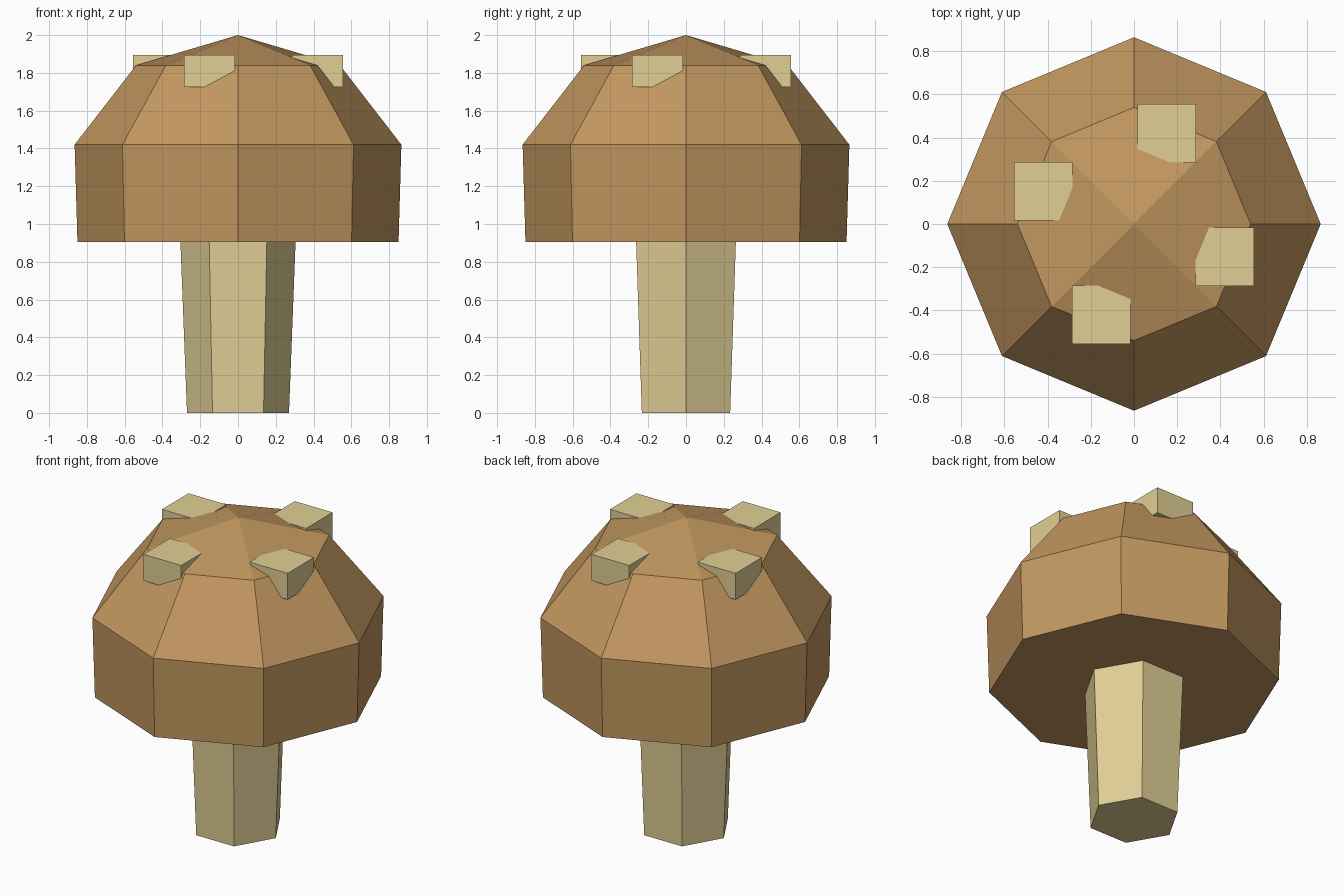
import bpy, bmesh
from math import cos, sin, pi

cube = bpy.data.objects.get("Cube")
if cube:
    bpy.data.objects.remove(cube, do_unlink=True)


def srgb(r, g, b):
    return tuple((c / 255 / 12.92) if c < 11 else ((c / 255 + 0.055) / 1.055) ** 2.4
                 for c in (r, g, b)) + (1.0,)


def material(name, colour):
    m = bpy.data.materials.new(name)
    m.use_nodes = True
    m.diffuse_color = colour
    m.node_tree.nodes["Principled BSDF"].inputs["Base Color"].default_value = colour
    return m


brown = material("cap brown", srgb(194, 151, 95))
cream = material("stem cream", srgb(225, 207, 149))


def finish(name, bm, mat):
    bmesh.ops.recalc_face_normals(bm, faces=bm.faces)
    mesh = bpy.data.meshes.new(name)
    bm.to_mesh(mesh)
    bm.free()
    mesh.materials.append(mat)
    obj = bpy.data.objects.new(name, mesh)
    bpy.context.collection.objects.link(obj)
    return obj


def lathe(bm, profile, sides):
    """Stack polygon rings of (radius, z), close the bottom, return the rings."""
    rings = [[bm.verts.new((r * cos(2 * pi * i / sides), r * sin(2 * pi * i / sides), z))
              for i in range(sides)] for r, z in profile]
    for low, high in zip(rings, rings[1:]):
        for i in range(sides):
            j = (i + 1) % sides
            bm.faces.new((low[i], low[j], high[j], high[i]))
    bm.faces.new(rings[0][::-1])
    return rings


# Six-sided stem, slightly wider at the top
bm = bmesh.new()
rings = lathe(bm, [(0.27, 0), (0.305, 0.91)], 6)
bm.faces.new(rings[-1])
finish("stem", bm, cream)

# Eight-sided cap, its crown closed by four quads meeting at the tip
bm = bmesh.new()
rim = lathe(bm, [(0.85, 0.905), (0.865, 1.42), (0.54, 1.84)], 8)[-1]
tip = bm.verts.new((0, 0, 2))
for i in range(0, 8, 2):
    bm.faces.new((tip, rim[i - 1], rim[i], rim[i + 1]))
finish("cap", bm, brown)

# Four square spots set around the crown in quarter turns
x, y = 0.42, -0.152
for n in range(4):
    bm = bmesh.new()
    bmesh.ops.create_cube(bm, size=1)
    bmesh.ops.scale(bm, vec=(0.27, 0.27, 0.17), verts=bm.verts)
    bmesh.ops.translate(bm, vec=(x, y, 1.81), verts=bm.verts)
    finish(f"cap_spot_{n + 1}", bm, cream)
    x, y = -y, x
